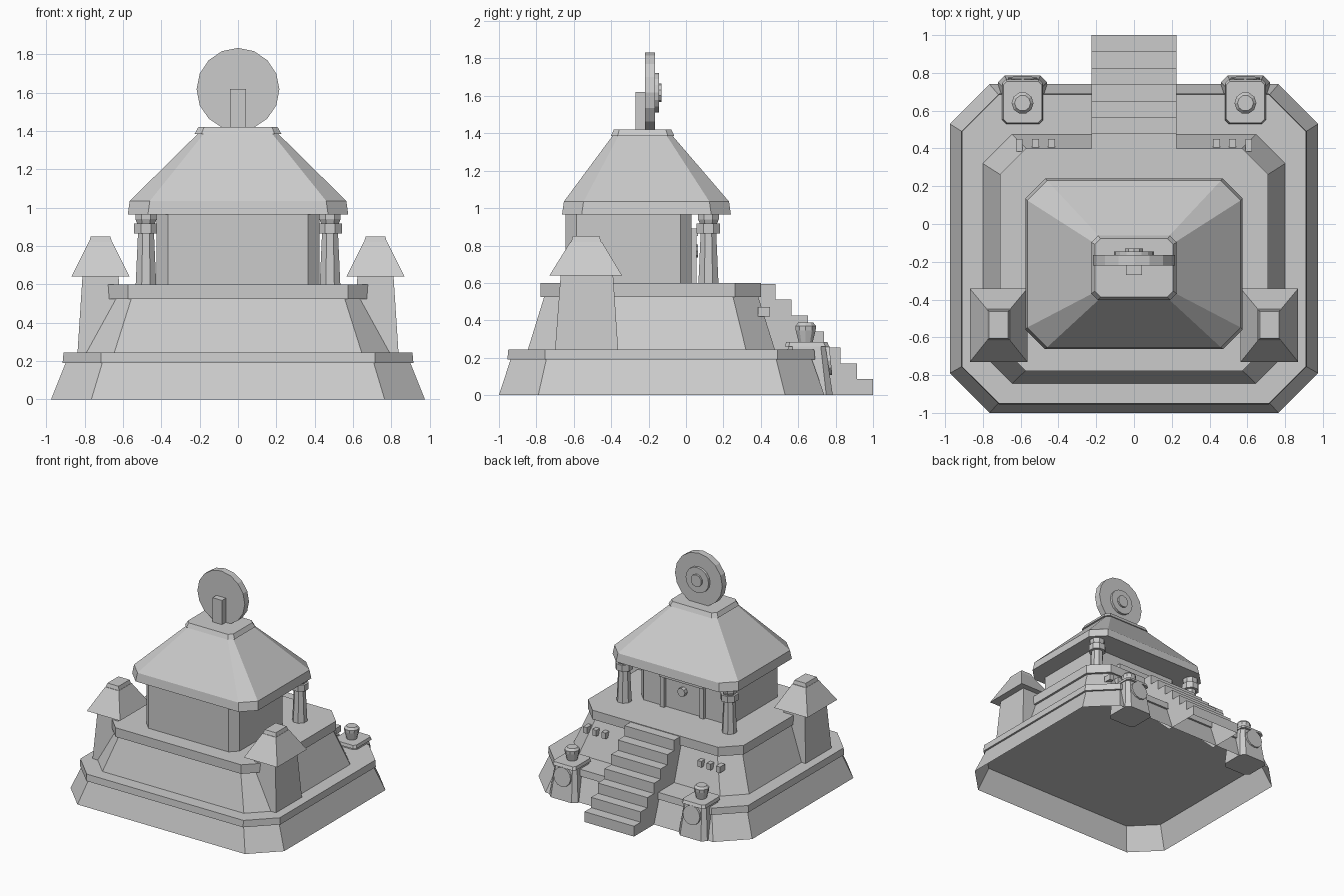
import bpy
import bmesh
from math import pi
from mathutils import Matrix, Vector

if "Cube" in bpy.data.objects:
    bpy.data.objects.remove(bpy.data.objects["Cube"])

stone = bpy.data.materials.new("grey_stone")
stone.use_nodes = True
stone.diffuse_color = (0.6, 0.6, 0.6, 1)
stone.node_tree.nodes["Principled BSDF"].inputs["Base Color"].default_value = (0.6, 0.6, 0.6, 1)


def finish(name, bm):
    bmesh.ops.recalc_face_normals(bm, faces=bm.faces)
    mesh = bpy.data.meshes.new(name)
    bm.to_mesh(mesh)
    bm.free()
    mesh.materials.append(stone)
    obj = bpy.data.objects.new(name, mesh)
    bpy.context.collection.objects.link(obj)
    return obj


def outline(cx, half, y0, y1, cut):
    """Rectangle in plan, with its corners cut off when cut > 0."""
    a, b = cx - half, cx + half
    if cut == 0:
        return [(a, y0), (b, y0), (b, y1), (a, y1)]
    return [(a + cut, y0), (b - cut, y0), (b, y0 + cut), (b, y1 - cut),
            (b - cut, y1), (a + cut, y1), (a, y1 - cut), (a, y0 + cut)]


def loft(name, sections, cx=0, bottom=True):
    """Stack of plan outlines; each section is (z, half width, y0, y1, cut)."""
    bm = bmesh.new()
    rings = [[bm.verts.new((x, y, z)) for x, y in outline(cx, half, y0, y1, cut)]
             for z, half, y0, y1, cut in sections]
    n = len(rings[0])
    for low, high in zip(rings, rings[1:]):
        for i in range(n):
            j = (i + 1) % n
            bm.faces.new((low[i], low[j], high[j], high[i]))
    bm.faces.new(rings[-1])
    if bottom:
        bm.faces.new(rings[0][::-1])
    return finish(name, bm)


def box(name, x, y0, y1, z0, z1, half):
    return loft(name, [(z0, half, y0, y1, 0), (z1, half, y0, y1, 0)], x)


def turned(name, x, y, profile, sides):
    """Stacked rings of (radius, z) around a vertical axis."""
    bm = bmesh.new()
    for (r0, z0), (r1, z1) in zip(profile, profile[1:]):
        spot = Matrix.Translation((x, y, (z0 + z1) / 2)) @ Matrix.Rotation(pi / sides, 4, 'Z')
        bmesh.ops.create_cone(bm, cap_ends=True, segments=sides, radius1=r0,
                              radius2=r1, depth=z1 - z0, matrix=spot)
    return finish(name, bm)


def disc(name, x, z, radius, y0, y1, sides=16):
    """Upright disc facing along y."""
    bm = bmesh.new()
    spot = Matrix.Translation((x, (y0 + y1) / 2, z)) @ Matrix.Rotation(pi / 2, 4, 'X')
    bmesh.ops.create_cone(bm, cap_ends=True, segments=sides, radius1=radius,
                          radius2=radius, depth=y1 - y0, matrix=spot)
    return finish(name, bm)


# Stepped platform, open underneath
loft("lower_platform", [(0, .975, -1, .74, .21), (.2, .895, -.935, .67, .19)], bottom=False)
loft("lower_rim", [(.19, .915, -.955, .69, .2), (.245, .91, -.95, .685, .195)])
loft("upper_platform", [(.245, .8, -.845, .475, .155), (.53, .69, -.757, .385, .135)])
loft("upper_rim", [(.525, .71, -.778, .4, .137), (.6, .71, -.778, .4, .137)])

# Staircase: stepped profile pushed sideways, open underneath
steps, rise, run, width = 7, .085, .087, .226
path = [(1, 0)]
for k in range(steps):
    path += [(1 - k * run, (k + 1) * rise), (1 - (k + 1) * run, (k + 1) * rise)]
path[-1] = (.38, steps * rise)
path += [(.38, .3), (.7, 0)]
bm = bmesh.new()
left = [bm.verts.new((width, y, z)) for y, z in path]
right = [bm.verts.new((-width, y, z)) for y, z in path]
bm.faces.new(left)
bm.faces.new(right[::-1])
for i in range(len(path) - 3):
    bm.faces.new((left[i], left[i + 1], right[i + 1], right[i]))
finish("staircase", bm)

# Hall with cut corners
loft("hall_walls", [(.6, .425, -.645, .03, .06), (.97, .425, -.645, .03, .06)])

# Doorway on the stair side
box("door_lintel", 0, .02, .065, .85, .89, .2)
disc("door_knob", 0, .77, .035, .02, .065, 8)

# Roof: eave band, hipped slope, cap slab
loft("roof", [(.965, .575, -.663, .24, .105), (1.035, .565, -.653, .23, .105),
              (1.39, .205, -.39, -.075, .03)])
loft("roof_cap", [(1.385, .226, -.402, -.062, .035), (1.42, .207, -.386, -.078, .03)])

# Sun disc and its support
disc("sun_disc", 0, 1.617, .216, -.22, -.165)
disc("sun_ring", 0, 1.617, .105, -.17, -.145)
disc("sun_boss", 0, 1.617, .05, -.15, -.13, 10)
box("disc_support", 0, -.27, -.21, 1.42, 1.62, .043)

# Parts repeated on both sides
for side, s in (("left", 1), ("right", -1)):
    box(side + "_door_post", s * .18, .02, .055, .6, .86, .02)

    # Pillars under the eave
    turned(side + "_pillar", s * .48, .12, [(.058, .6), (.045, .87)], 8)
    turned(side + "_pillar_collar", s * .48, .12, [(.068, .865), (.068, .917)], 8)
    turned(side + "_pillar_capital", s * .48, .12, [(.05, .917), (.06, .94), (.06, .97)], 8)

    # Watch towers
    loft(side + "_tower", [(.245, .12, -.7, -.363, 0), (.645, .094, -.67, -.39, 0)], s * .717)
    loft(side + "_tower_roof", [(.64, .152, -.73, -.342, 0), (.82, .062, -.618, -.45, 0)], s * .717)
    loft(side + "_tower_cap", [(.82, .06, -.614, -.455, 0), (.85, .051, -.605, -.462, 0)], s * .717)

    # Pedestals with a round plaque and an urn
    loft(side + "_pedestal", [(0, .13, .53, .785, .035), (.265, .1, .545, .745, .025)], s * .59)
    loft(side + "_pedestal_top", [(.26, .108, .53, .765, .02), (.285, .102, .535, .755, .02)], s * .59)
    plaque = disc(side + "_plaque", 0, 0, .078, -.012, .012, 12)
    plaque.location = Vector((s * .59, .762, .185))
    plaque.rotation_euler.x = .1
    turned(side + "_urn", s * .59, .64,
           [(.04, .285), (.056, .345), (.058, .37), (.042, .388)], 10)

    # Row of small blocks on the slope
    for i in range(3):
        box(f"{side}_slope_block_{i + 1}", s * (.437 + i * .085), .385, .45, .42, .47, .018)
